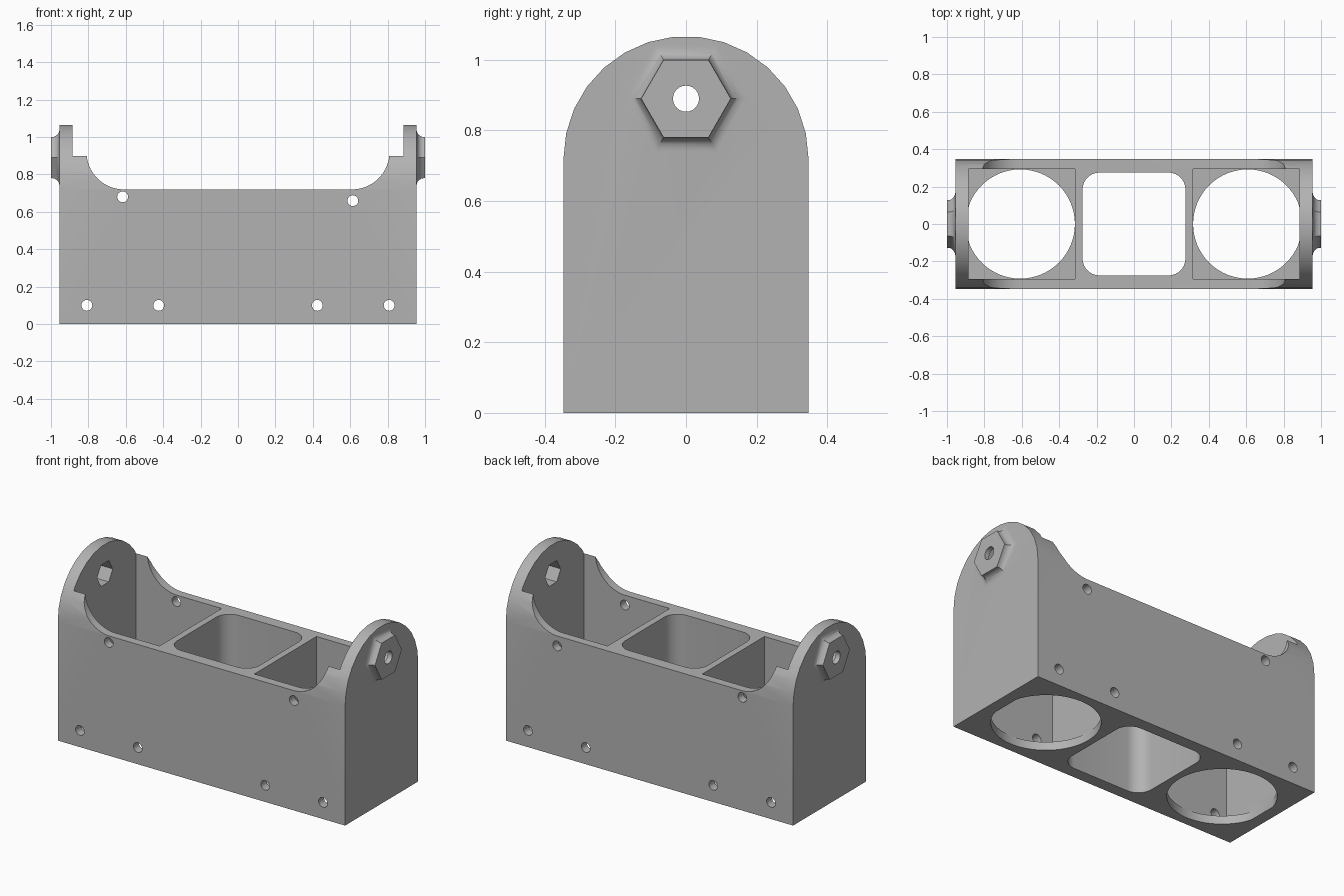
import bpy, bmesh
from math import pi, cos, sin, radians

if "Cube" in bpy.data.objects:
    bpy.data.objects.remove(bpy.data.objects["Cube"], do_unlink=True)

grey = bpy.data.materials.new("matte grey")
grey.use_nodes = True
colour = (0.45, 0.45, 0.45, 1)
grey.diffuse_color = colour
grey.node_tree.nodes["Principled BSDF"].inputs["Base Color"].default_value = colour

HALF_X, HALF_Y, RIM_Z = 0.955, 0.347, 0.72
POCKET_IN, POCKET_OUT, POCKET_Y = 0.315, 0.885, 0.295
FLOOR_Z, PIVOT_Z = 0.05, 0.89


def arc(cx, cy, r, start, end, steps):
    """Points along an arc, angles in degrees."""
    angles = [radians(start + (end - start) * i / steps) for i in range(steps + 1)]
    return [(cx + r * cos(a), cy + r * sin(a)) for a in angles]


def circle(cx, cy, r, sides):
    return arc(cx, cy, r, 0, 360, sides)[:-1]


def place(u, v, w, axis):
    return {"x": (w, u, v), "y": (u, w, v), "z": (u, v, w)}[axis]


def loft(name, rings, axis):
    """Solid through matching outlines, each given as (position along axis, outline)."""
    bm = bmesh.new()
    loops = [[bm.verts.new(place(u, v, w, axis)) for u, v in pts] for w, pts in rings]
    for a, b in zip(loops, loops[1:]):
        for i in range(len(a)):
            j = (i + 1) % len(a)
            bm.faces.new((a[i], a[j], b[j], b[i]))
    bm.faces.new(loops[0])
    bm.faces.new(loops[-1])
    bmesh.ops.recalc_face_normals(bm, faces=bm.faces)
    mesh = bpy.data.meshes.new(name)
    bm.to_mesh(mesh)
    bm.free()
    mesh.materials.append(grey)
    obj = bpy.data.objects.new(name, mesh)
    bpy.context.collection.objects.link(obj)
    return obj


def prism(name, outline, axis, lo, hi):
    return loft(name, [(lo, outline), (hi, outline)], axis)


def rectangle(x0, x1, y0, y1):
    return [(x0, y0), (x1, y0), (x1, y1), (x0, y1)]


def combine(body, tool, operation):
    """Apply a boolean and drop the tool."""
    mod = body.modifiers.new(tool.name, "BOOLEAN")
    mod.operation, mod.solver, mod.object = operation, "EXACT", tool
    bpy.context.view_layer.objects.active = body
    bpy.ops.object.modifier_apply(modifier=mod.name)
    bpy.data.objects.remove(tool, do_unlink=True)


# Solid block with arched ends
arch = [(-HALF_Y, 0), (HALF_Y, 0)] + arc(0, RIM_Z, HALF_Y, 0, 180, 15)
body = prism("bracket_body", arch, "x", -HALF_X, HALF_X)

# Wide scoop with rounded lower corners, leaving the end plates standing
scoop = [(0.81, 1.3), (-0.81, 1.3)]
scoop += arc(-0.61, 0.92, 0.2, 180, 270, 16) + arc(0.61, 0.92, 0.2, 270, 360, 16)
combine(body, prism("scoop", scoop, "y", -1, 1), "DIFFERENCE")

# Rounded square opening through the middle
c, r = 0.185, 0.09
window = []
for sx, sy, start in ((1, 1, 0), (-1, 1, 90), (-1, -1, 180), (1, -1, 270)):
    window += arc(sx * c, sy * c, r, start, start + 90, 8)
combine(body, prism("middle_opening", window, "z", -1, 2), "DIFFERENCE")

for s in (-1, 1):
    # Square pocket with a round hole in its floor
    pocket = rectangle(s * POCKET_IN, s * POCKET_OUT, -POCKET_Y, POCKET_Y)
    combine(body, prism("pocket", pocket, "z", FLOOR_Z, 2), "DIFFERENCE")
    hole = [(s * min(x, POCKET_OUT), y) for x, y in circle(0.608, 0, 0.292, 64)]
    hole = [p for i, p in enumerate(hole) if abs(p[0]) < POCKET_OUT or
            abs(hole[i - 1][0]) < POCKET_OUT or abs(hole[(i + 1) % 64][0]) < POCKET_OUT]
    combine(body, prism("floor_hole", hole, "z", -0.2, FLOOR_Z + 0.05), "DIFFERENCE")

    # Hexagonal boss flaring into the end plate
    rings = [(s * 0.93, 0.15)]
    rings += [(s * (0.995 - y), 0.15 - x) for x, y in arc(0, 0, 0.04, 90, 0, 8)]
    rings = [(w, 0.15 - 0.04 + 0.04 * (1 - cos(i / 8 * pi / 2)))
             for i, w in ((k, s * (0.995 - 0.04 * sin(k / 8 * pi / 2))) for k in range(9))]
    rings = [(s, 0.11)] + rings + [(s * 0.93, 0.15)]
    boss = [(w, circle(0, PIVOT_Z, a / cos(pi / 6), 6)) for w, a in rings]
    combine(body, loft("hex_boss", boss, "x"), "UNION")

    # Nut recess from inside, bolt hole right through
    nut = circle(0, PIVOT_Z, 0.074, 6)
    combine(body, prism("nut_recess", nut, "x", s * 0.85, s * 0.97), "DIFFERENCE")
    bolt = circle(0, PIVOT_Z, 0.037, 24)
    combine(body, prism("bolt_hole", bolt, "x", s * 0.85, s * 1.1), "DIFFERENCE")

# Small screw holes through both long walls
screws = [(-0.617, 0.68), (0.614, 0.66)]
screws += [(s * x, 0.1) for s in (-1, 1) for x in (0.808, 0.424)]
for x, z in screws:
    combine(body, prism("screw_hole", circle(x, z, 0.029, 20), "y", -1, 1), "DIFFERENCE")

# Smooth curves, crisp edges
bpy.ops.object.select_all(action="DESELECT")
body.select_set(True)
bpy.context.view_layer.objects.active = body
bpy.ops.object.shade_smooth_by_angle(angle=radians(30))
